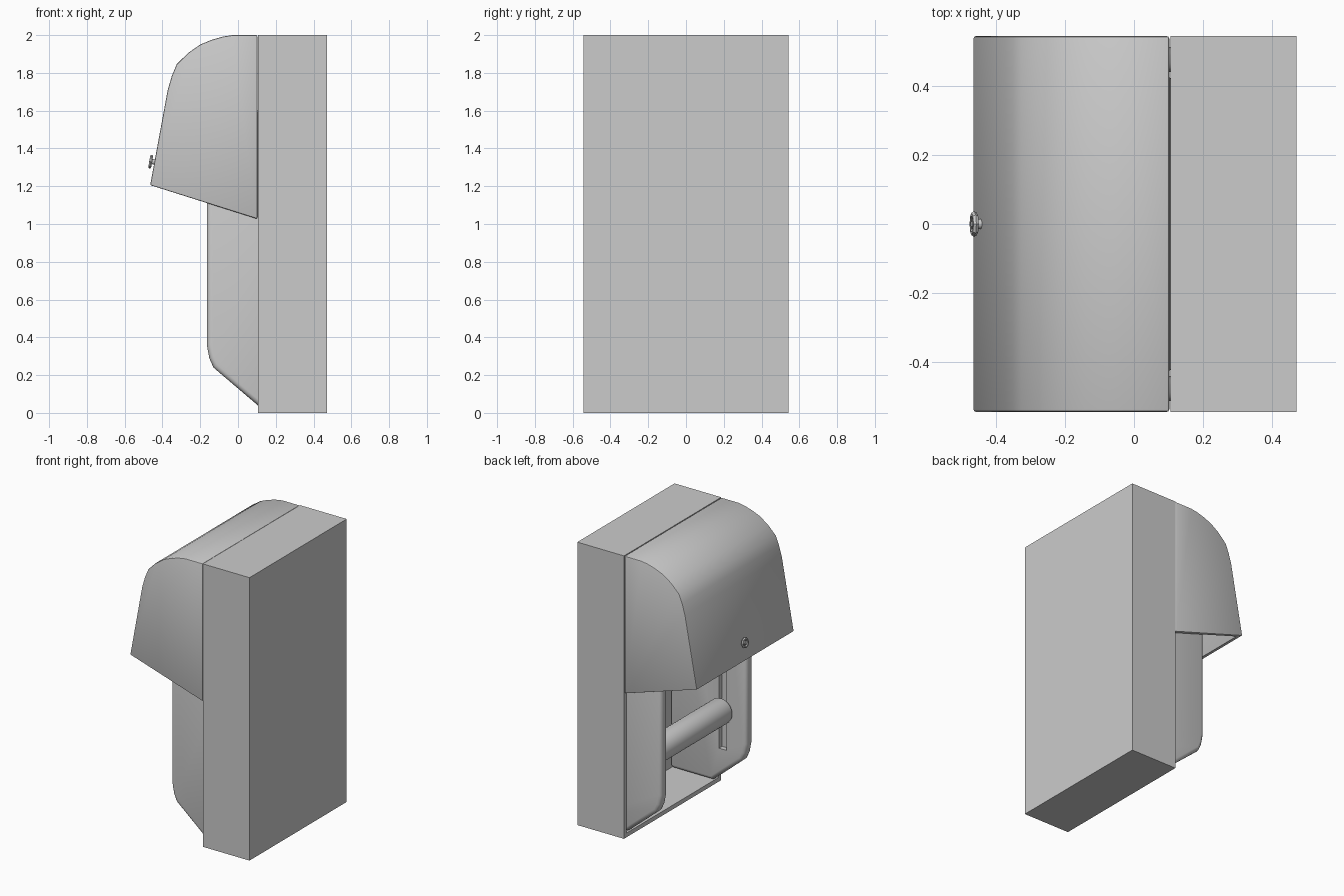
import bpy, bmesh, math
from mathutils import Vector

cube = bpy.data.objects.get("Cube")
if cube:
    bpy.data.objects.remove(cube, do_unlink=True)

GREY = 0.6
mat = bpy.data.materials.new("plain grey")
mat.use_nodes = True
mat.diffuse_color = (GREY, GREY, GREY, 1)
mat.node_tree.nodes["Principled BSDF"].inputs["Base Color"].default_value = (GREY, GREY, GREY, 1)


def prism(name, profile, y0, y1, open_normals=()):
    """Extrude an x-z profile along y; drop faces that point along open_normals."""
    bm = bmesh.new()
    face = bm.faces.new([bm.verts.new((x, y0, z)) for x, z in profile])
    new = bmesh.ops.extrude_face_region(bm, geom=[face])["geom"]
    for v in new:
        if isinstance(v, bmesh.types.BMVert):
            v.co.y = y1
    bmesh.ops.recalc_face_normals(bm, faces=bm.faces)
    bm.normal_update()
    gone = [f for f in bm.faces if any(f.normal.dot(Vector(n)) > 0.9 for n in open_normals)]
    bmesh.ops.delete(bm, geom=gone, context="FACES")
    mesh = bpy.data.meshes.new(name)
    bm.to_mesh(mesh)
    bm.free()
    obj = bpy.data.objects.new(name, mesh)
    bpy.context.collection.objects.link(obj)
    mesh.materials.append(mat)
    return obj


def solidify(obj, thickness):
    m = obj.modifiers.new("Wall", "SOLIDIFY")
    m.thickness, m.offset, m.use_even_offset = thickness, -1, True


def bevel(obj, width, segments, angle):
    m = obj.modifiers.new("Bevel", "BEVEL")
    m.width, m.segments = width, segments
    m.limit_method, m.angle_limit = "ANGLE", math.radians(angle)


def finish(obj):
    """Apply the modifiers and smooth the curved faces."""
    bpy.ops.object.select_all(action="DESELECT")
    obj.select_set(True)
    bpy.context.view_layer.objects.active = obj
    for m in list(obj.modifiers):
        bpy.ops.object.modifier_apply(modifier=m.name)
    bpy.ops.object.shade_smooth_by_angle(angle=math.radians(35))


def rod(name, radius, length, location, rotation, edge=0.0):
    bpy.ops.mesh.primitive_cylinder_add(vertices=32, radius=radius, depth=length,
                                        location=location, rotation=rotation)
    obj = bpy.context.object
    obj.name = name
    obj.data.materials.append(mat)
    if edge:
        bevel(obj, edge, 3, 50)
    finish(obj)
    return obj


SEAM, BACK, HALF, WALL = 0.105, 0.47, 0.543, 0.03

# Wall box, open towards the hood
box = prism("wall_box", [(SEAM, 0), (BACK, 0), (BACK, 2), (SEAM, 2)], -HALF, HALF, [(-1, 0, 0)])
solidify(box, WALL)
finish(box)

# Curved hood, open below and behind
hood_profile = [(0.102, 2), (-0.03, 2), (-0.08, 1.992), (-0.14, 1.975), (-0.2, 1.95),
                (-0.265, 1.905), (-0.325, 1.845), (-0.35, 1.785), (-0.372, 1.71),
                (-0.465, 1.205), (0.102, 1.027)]
hood = prism("hood", hood_profile, -HALF, HALF, [(1, 0, 0), (-0.3, 0, -0.95)])
solidify(hood, WALL)
bevel(hood, 0.007, 2, 50)
finish(hood)

# Side arms with a guide slot on the inner face
arm_profile = [(0.435, 0.04), (SEAM, 0.04), (-0.13, 0.24), (-0.152, 0.29), (-0.165, 0.36),
               (-0.165, 1.6), (0.435, 1.6)]
ROLL_X, ROLL_Z = 0.02, 0.56
for side, label in ((1, "left"), (-1, "right")):
    arm = prism(label + "_arm", arm_profile, side * 0.44, side * 0.512)
    bevel(arm, 0.025, 3, 60)
    slot = [(ROLL_X - 0.03, 0.28), (ROLL_X + 0.03, 0.28), (ROLL_X + 0.03, 1.4), (ROLL_X - 0.03, 1.4)]
    cutter = prism("slot_cutter", slot, side * 0.4, side * 0.475)
    cutter.hide_render = True
    m = arm.modifiers.new("Slot", "BOOLEAN")
    m.operation, m.object, m.solver = "DIFFERENCE", cutter, "EXACT"
    finish(arm)
    bpy.data.objects.remove(cutter, do_unlink=True)

# Roller and the axle that rides in the slots
across = (math.pi / 2, 0, 0)
rod("roller", 0.09, 0.86, (ROLL_X, 0, ROLL_Z), across, 0.02)
rod("roller_axle", 0.026, 0.94, (ROLL_X, 0, ROLL_Z), across)

# Small lock ring on the hood front
bpy.ops.mesh.primitive_torus_add(major_segments=8, minor_segments=6, major_radius=0.028,
                                 minor_radius=0.009, location=(-0.462, 0, 1.33),
                                 rotation=(0, math.radians(-80), 0))
ring = bpy.context.object
ring.name = "lock_ring"
ring.data.materials.append(mat)
finish(ring)
rod("lock_barrel", 0.014, 0.04, (-0.45, 0, 1.33), (0, math.radians(-80), 0))
